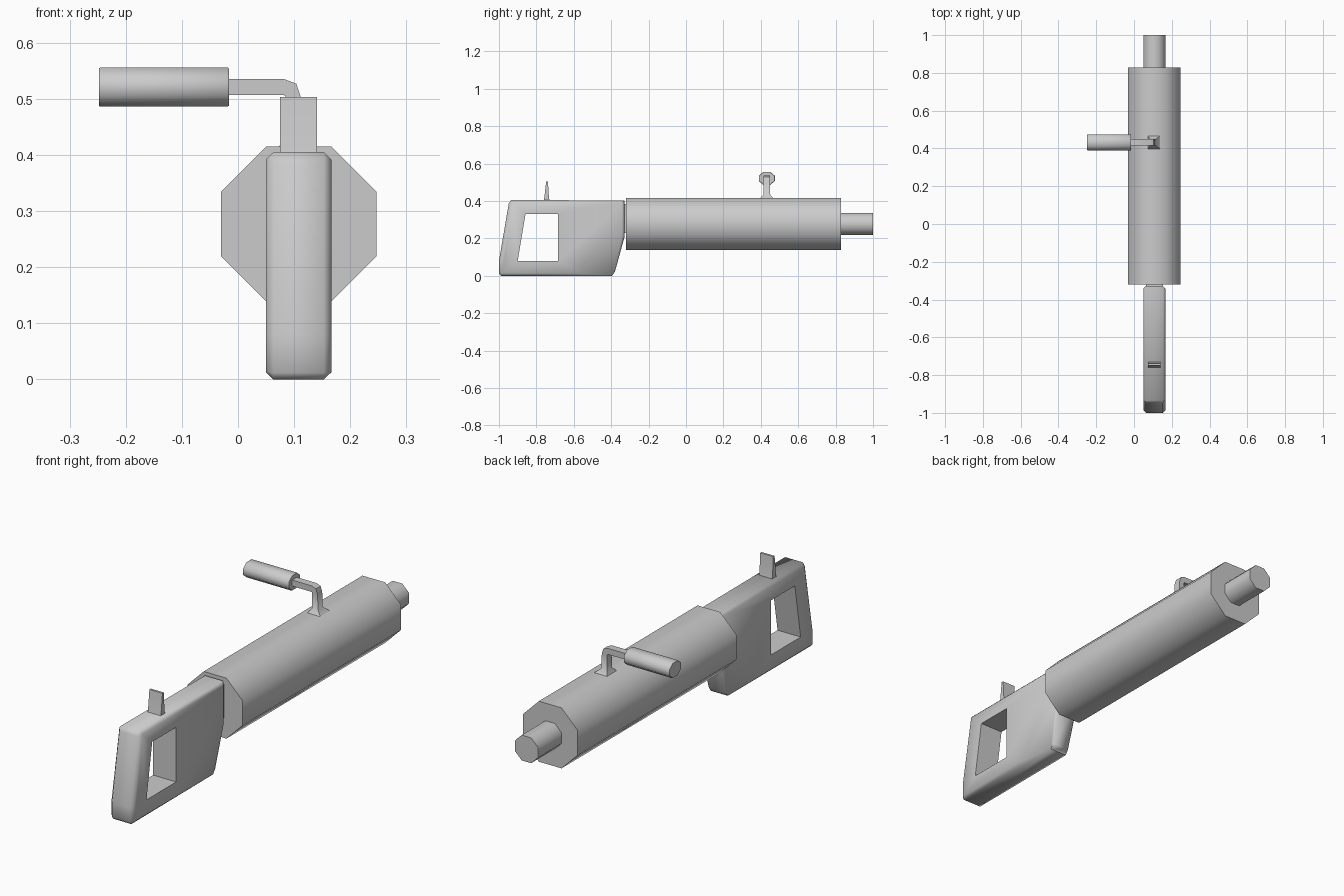
import bpy, bmesh, math
from mathutils import Vector

if "Cube" in bpy.data.objects:
    bpy.data.objects.remove(bpy.data.objects["Cube"])

CX = 0.108          # shared centre line of stock, receiver and barrel


def finish(bm, name, angle=50):
    bmesh.ops.recalc_face_normals(bm, faces=bm.faces[:])
    me = bpy.data.meshes.new(name)
    bm.to_mesh(me)
    bm.free()
    ob = bpy.data.objects.new(name, me)
    bpy.context.collection.objects.link(ob)
    bpy.ops.object.select_all(action='DESELECT')
    ob.select_set(True)
    bpy.context.view_layer.objects.active = ob
    bpy.ops.object.shade_smooth_by_angle(angle=math.radians(angle))
    return ob


def loft(name, rings, angle=50):
    """Skin a list of equal-length point rings and cap both ends."""
    bm = bmesh.new()
    rows = [[bm.verts.new(p) for p in r] for r in rings]
    n = len(rows[0])
    for a, b in zip(rows, rows[1:]):
        for i in range(n):
            j = (i + 1) % n
            bm.faces.new((a[i], a[j], b[j], b[i]))
    bm.faces.new(rows[0])
    bm.faces.new(rows[-1])
    return finish(bm, name, angle)


def hull(name, points):
    bm = bmesh.new()
    for p in points:
        bm.verts.new(p)
    bmesh.ops.convex_hull(bm, input=bm.verts[:])
    bmesh.ops.dissolve_limit(bm, angle_limit=0.01, verts=bm.verts[:], edges=bm.edges[:])
    return finish(bm, name)


def octagon(ra, rb):
    """Octagon with flats at the half-widths ra and rb."""
    k = 1 / math.cos(math.pi / 8)
    angs = [math.pi / 8 + i * math.pi / 4 for i in range(8)]
    return [(ra * k * math.cos(t), rb * k * math.sin(t)) for t in angs]


def tube_y(name, r, y0, y1, z):
    return loft(name, [[(CX + a, y, z + b) for a, b in octagon(r, r)] for y in (y0, y1)])


# receiver and muzzle
tube_y("receiver", 0.1385, -0.32, 0.828, 0.277)
tube_y("barrel", 0.058, 0.82, 1.0, 0.277)

# stock: chamfered slab, lower front corner cut back on both sides
rim = [(-1, 0.012), (-0.99, 0), (-0.57, 0), (-0.328, 0.21), (-0.328, 0.403),
       (-0.935, 0.405), (-0.948, 0.385), (-1, 0.08)]
side = [(-0.985, 0.014), (-0.57, 0.013), (-0.342, 0.215), (-0.342, 0.39),
        (-0.928, 0.392), (-0.985, 0.08)]
toe = [(-0.395, 0), (-0.38, 0.022)]
pts = []
for s in (-1, 1):
    for loop, w in ((rim, 0.045), (side, 0.0585), (toe, 0.043)):
        pts += [(CX + s * w, y, z) for y, z in loop]
stock = hull("stock", pts)

# grip opening
hole = [(-0.9, 0.08), (-0.685, 0.08), (-0.685, 0.33), (-0.858, 0.33)]
cutter = loft("grip_cutter", [[(CX + s * 0.2, y, z) for y, z in hole] for s in (-1, 1)])
cutter.hide_render = True
mod = stock.modifiers.new("grip_opening", 'BOOLEAN')
mod.operation = 'DIFFERENCE'
mod.solver = 'EXACT'
mod.object = cutter
bpy.context.view_layer.objects.active = stock
bpy.ops.object.modifier_apply(modifier=mod.name)
bpy.data.objects.remove(cutter)
bpy.ops.object.select_all(action='DESELECT')
stock.select_set(True)
bpy.context.view_layer.objects.active = stock
bpy.ops.object.shade_smooth_by_angle(angle=math.radians(50))

# short neck joining stock to receiver
hull("neck", [(CX + sx * 0.045, y, z) for sx in (-1, 1)
              for y in (-0.35, -0.31) for z in (0.23, 0.385)])

# rear sight: thin tapered blade
loft("rear_sight", [[(CX - 0.033, a, z), (CX + 0.033, a, z), (CX + 0.033, b, z), (CX - 0.033, b, z)]
                    for a, b, z in ((-0.762, -0.728, 0.395), (-0.757, -0.733, 0.42),
                                    (-0.748, -0.738, 0.503))])

# bolt arm: flared foot, upright, bend, then level run to the knob
YB = 0.432
path = [((0.07, 0.41), (0.145, 0.41), 0.04), ((0.085, 0.435), (0.115, 0.435), 0.017),
        ((0.085, 0.503), (0.112, 0.503), 0.017), ((0.084, 0.506), (0.104, 0.527), 0.017),
        ((0.080, 0.507), (0.083, 0.535), 0.017), ((-0.03, 0.507), (-0.03, 0.535), 0.017)]
loft("bolt_arm", [[(i[0], YB - w, i[1]), (o[0], YB - w, o[1]),
                   (o[0], YB + w, o[1]), (i[0], YB + w, i[1])] for i, o, w in path])

# bolt knob: octagonal grip with slightly eased ends
loft("bolt_knob", [[(x, YB + a * s, 0.521 + b * s) for a, b in octagon(0.043, 0.035)]
                   for x, s in ((-0.248, 0.95), (-0.245, 1), (-0.019, 1), (-0.016, 0.95))])
